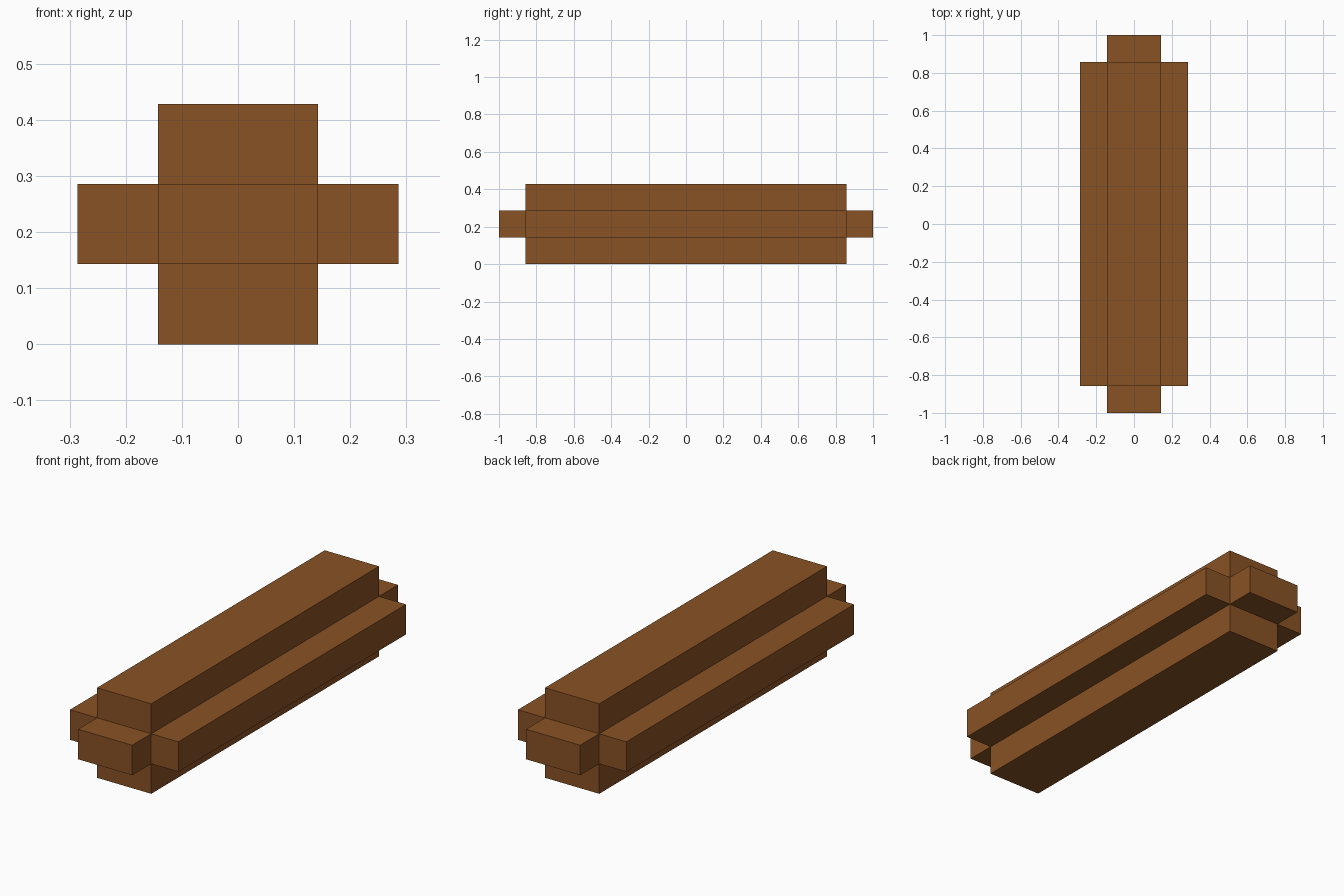
import bpy, bmesh
from mathutils import Matrix

if "Cube" in bpy.data.objects:
    bpy.data.objects.remove(bpy.data.objects["Cube"])

U = 1 / 7  # block unit

wood = bpy.data.materials.new("brown wood")
wood.diffuse_color = (0.25, 0.084, 0.018, 1)
wood.use_nodes = True
wood.node_tree.nodes["Principled BSDF"].inputs["Base Color"].default_value = wood.diffuse_color

# Core beam
bm = bmesh.new()
bmesh.ops.create_cube(bm, size=1, matrix=Matrix.Translation((0, 0, 1.5 * U))
                      @ Matrix.Diagonal((2 * U, 12 * U, U, 1)))
bm.normal_update()

# Raise a one-unit block from each of the six faces
for f in bmesh.ops.extrude_discrete_faces(bm, faces=bm.faces[:])["faces"]:
    f.normal_update()
    bmesh.ops.translate(bm, verts=f.verts[:], vec=f.normal * U)
bmesh.ops.remove_doubles(bm, verts=bm.verts[:], dist=1e-4)

mesh = bpy.data.meshes.new("stepped_log")
bm.to_mesh(mesh)
bm.free()
mesh.materials.append(wood)
log = bpy.data.objects.new("stepped_log", mesh)
bpy.context.collection.objects.link(log)
